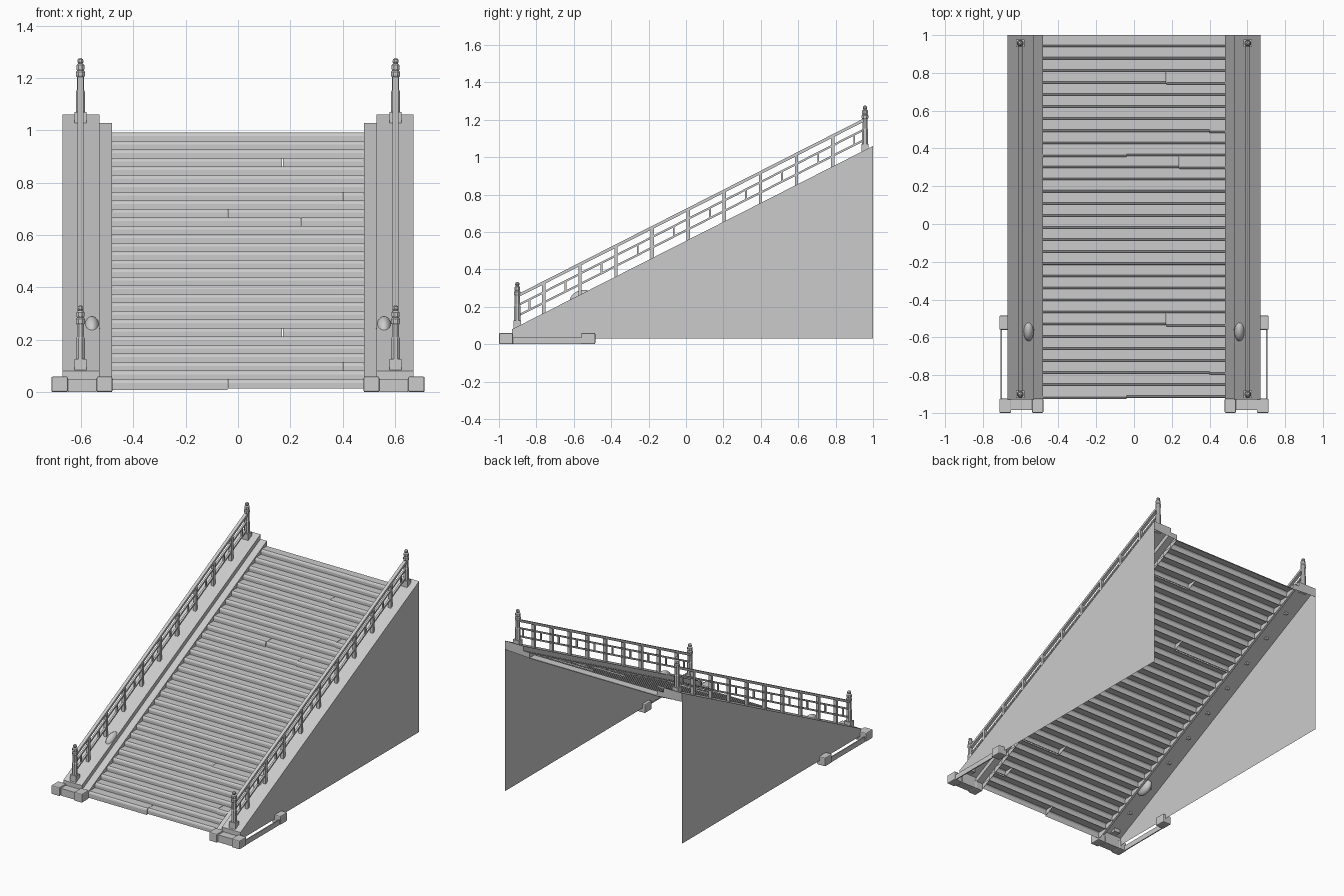
import bpy, bmesh, math
from mathutils import Matrix

cube = bpy.data.objects.get("Cube")
if cube:
    bpy.data.objects.remove(cube, do_unlink=True)

stone = bpy.data.materials.new("grey_stone")
stone.use_nodes = True
GREY = (0.6, 0.6, 0.6, 1)
stone.diffuse_color = GREY
stone.node_tree.nodes["Principled BSDF"].inputs["Base Color"].default_value = GREY

FRONT, BACK = -0.93, 1.0


def slope(y):
    """Height of the parapet top at depth y."""
    return 0.08 + (y - FRONT) * 0.98 / 1.93


def finish(name, bm, mirror=True, bevel=0):
    bmesh.ops.recalc_face_normals(bm, faces=bm.faces)
    mesh = bpy.data.meshes.new(name)
    bm.to_mesh(mesh)
    bm.free()
    mesh.materials.append(stone)
    ob = bpy.data.objects.new(name, mesh)
    bpy.context.collection.objects.link(ob)
    if bevel:
        mod = ob.modifiers.new("soft_edges", 'BEVEL')
        mod.width = bevel
        mod.segments = 2
    if mirror:
        ob.modifiers.new("other_side", 'MIRROR')


def box(bm, x0, x1, y0, y1, z0, z1):
    m = Matrix.Translation(((x0 + x1) / 2, (y0 + y1) / 2, (z0 + z1) / 2))
    m = m @ Matrix.Diagonal((x1 - x0, y1 - y0, z1 - z0, 1))
    bmesh.ops.create_cube(bm, size=1, matrix=m)


def bridge(bm, a, b, closed=True):
    """Capped prism between two rings; an open one lacks its last side."""
    va, vb = [bm.verts.new(p) for p in a], [bm.verts.new(p) for p in b]
    bm.faces.new(va)
    bm.faces.new(vb)
    for i in range(len(va) if closed else len(va) - 1):
        j = (i + 1) % len(va)
        bm.faces.new((va[i], va[j], vb[j], vb[i]))


def sloped(bm, section, y0, y1, closed=True):
    """Prism following the slope; section holds (x, height over the slope)."""
    bridge(bm, [(x, y0, slope(y0) + h) for x, h in section],
           [(x, y1, slope(y1) + h) for x, h in section], closed)


def lathe(bm, profile, x, y, z, sides=8):
    rings = []
    for r, h in profile:
        rings.append([bm.verts.new((x + r * math.cos(a), y + r * math.sin(a), z + h))
                      for a in ((k + 0.5) * math.tau / sides for k in range(sides))])
    for a, b in zip(rings, rings[1:]):
        for k in range(sides):
            j = (k + 1) % sides
            bm.faces.new((a[k], a[j], b[j], b[k]))
    bm.faces.new(rings[0])
    bm.faces.new(rings[-1])


# Stair treads with rounded noses, open below; some are split into two stones
RUN, RISE, HALF = 0.064, 0.0325, 0.488
splits = {0: -0.04, 2: 0.4, 6: 0.17, 19: 0.24, 20: -0.04, 22: 0.4, 26: 0.17}


def tread(bm, i, x0, x1, proud=0):
    y = -0.92 + RUN * i - proud
    top = 0.05 + RISE * i
    low = max(0, top - 0.036 - proud)
    back = min(-0.92 + RUN * (i + 1) + 0.003, BACK)
    side = [(y, low), (y, top - 0.014), (y + 0.003, top - 0.006),
            (y + 0.011, top), (back, top), (back, top - 0.006)]
    bridge(bm, [(x0, a, b) for a, b in side], [(x1, a, b) for a, b in side], closed=False)


bm = bmesh.new()
for i in range(30):
    if i not in splits:
        tread(bm, i, -HALF, HALF)
        continue
    cut = splits[i]
    left_proud = cut < 0
    tread(bm, i, -HALF, cut - 0.001, 0.006 if left_proud else 0)
    tread(bm, i, cut + 0.001, HALF, 0 if left_proud else 0.006)
finish("stair_treads", bm, mirror=False)

# Thin side walls
bm = bmesh.new()
bm.faces.new([bm.verts.new((0.67, y, z)) for y, z in
              ((FRONT, 0.03), (BACK, 0.03), (BACK, slope(BACK)), (FRONT, slope(FRONT)))])
finish("side_wall", bm)

# Stepped sloping parapet cap, hollow below
bm = bmesh.new()
sloped(bm, [(0.67, -0.06), (0.67, 0), (0.53, 0), (0.53, -0.032),
            (0.482, -0.032), (0.482, -0.07)], FRONT, BACK, closed=False)
finish("parapet_cap", bm)

# Foot blocks and the low kerbs joining them
bm = bmesh.new()
box(bm, 0.48, 0.54, -1, -0.925, 0, 0.06)
box(bm, 0.65, 0.713, -1, -0.925, 0, 0.06)
box(bm, 0.65, 0.713, -0.56, -0.485, 0, 0.06)
finish("foot_blocks", bm, bevel=0.006)
bm = bmesh.new()
box(bm, 0.54, 0.65, -0.985, -0.925, 0, 0.05)
box(bm, 0.699, 0.706, -0.925, -0.56, 0, 0.035)
finish("foot_kerbs", bm)

# Rounded boss on each parapet
bm = bmesh.new()
m = Matrix.Translation((0.558, -0.56, 0.245)) @ Matrix.Rotation(math.radians(20), 4, 'X')
bmesh.ops.create_uvsphere(bm, u_segments=16, v_segments=10, radius=1,
                          matrix=m @ Matrix.Diagonal((0.03, 0.063, 0.043, 1)))
for f in bm.faces:
    f.smooth = True
finish("parapet_boss", bm)

# Newel posts: square foot, turned shaft and finial
RAIL_X, LOW_POST, HIGH_POST = 0.602, -0.902, 0.957
turned = [(0.018, 0.03), (0.018, 0.115), (0.015, 0.122), (0.015, 0.17),
          (0.019, 0.176), (0.019, 0.19), (0.014, 0.196), (0.017, 0.202),
          (0.017, 0.216), (0.009, 0.222), (0.013, 0.229), (0.011, 0.238), (0.004, 0.243)]
bm = bmesh.new()
for y in (LOW_POST, HIGH_POST):
    base = slope(y)
    box(bm, RAIL_X - 0.023, RAIL_X + 0.023, y - 0.02, y + 0.02, base - 0.015, base + 0.033)
    lathe(bm, turned, RAIL_X, y, base - 0.005)
finish("newel_posts", bm)

# Sloping rails
bm = bmesh.new()
for height, w, t in ((0.163, 0.011, 0.009), (0.112, 0.006, 0.006), (0.056, 0.006, 0.006)):
    sloped(bm, [(RAIL_X - w, height - t), (RAIL_X + w, height - t),
                (RAIL_X + w, height + t), (RAIL_X - w, height + t)], LOW_POST, HIGH_POST)
finish("hand_rails", bm)

# Balusters, with a short strut in each bay
bm = bmesh.new()
BAY = 0.193
for k in range(10):
    y = -0.76 + BAY * k
    if k < 9:
        box(bm, RAIL_X - 0.011, RAIL_X + 0.011, y - 0.009, y + 0.009,
            slope(y) - 0.01, slope(y) + 0.16)
    y -= BAY * 0.4
    box(bm, RAIL_X - 0.005, RAIL_X + 0.005, y - 0.005, y + 0.005,
        slope(y) + 0.055, slope(y) + 0.112)
finish("balusters", bm)
